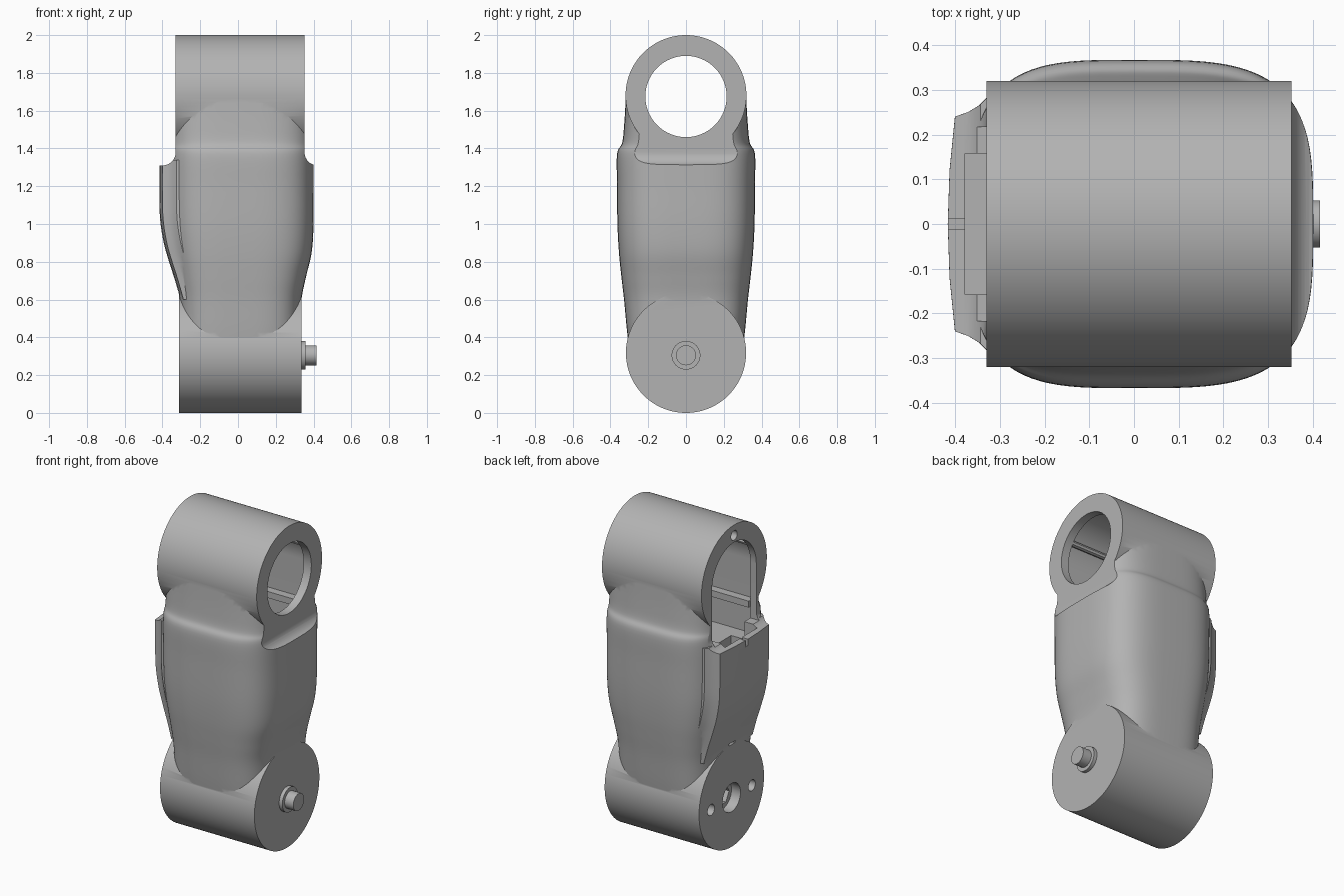
import bpy, bmesh, math
from mathutils import Vector

if "Cube" in bpy.data.objects:
    bpy.data.objects.remove(bpy.data.objects["Cube"])

grey = bpy.data.materials.new("light grey plastic")
grey.use_nodes = True
COLOUR = (0.45, 0.45, 0.45, 1)
grey.diffuse_color = COLOUR
grey.node_tree.nodes["Principled BSDF"].inputs["Base Color"].default_value = COLOUR


def loft(name, rings):
    """Closed skin through rings that share one point count."""
    bm = bmesh.new()
    loops = [[bm.verts.new(p) for p in ring] for ring in rings]
    count = len(loops[0])
    for a, b in zip(loops, loops[1:]):
        for i in range(count):
            j = (i + 1) % count
            bm.faces.new((a[i], a[j], b[j], b[i]))
    bm.faces.new(loops[0][::-1])
    bm.faces.new(loops[-1])
    bmesh.ops.recalc_face_normals(bm, faces=bm.faces)
    mesh = bpy.data.meshes.new(name)
    bm.to_mesh(mesh)
    bm.free()
    mesh.materials.append(grey)
    obj = bpy.data.objects.new(name, mesh)
    bpy.context.collection.objects.link(obj)
    return obj


def arc(y, z, r, start=0, end=360, n=96):
    return [(y + r * math.cos(math.radians(start + (end - start) * i / n)),
             z + r * math.sin(math.radians(start + (end - start) * i / n))) for i in range(n)]


def along_x(name, outline, x0, x1):
    return loft(name, [[(x, y, z) for y, z in outline] for x in (x0, x1)])


def along_y(name, outline, half):
    return loft(name, [[(x, y, z) for x, z in outline] for y in (-half, half)])


def rod(name, y, z, r, x0, x1, n=96):
    return along_x(name, arc(y, z, r, n=n), x0, x1)


def box(name, x0, x1, half, z0, z1):
    return along_x(name, [(-half, z0), (half, z0), (half, z1), (-half, z1)], x0, x1)


def arch(half, floor):
    return arc(0, 1.675, half, 0, 180, 48) + [(-half, 1.675), (-half, floor), (half, floor)]


def smooth_keys(keys, steps=6):
    """Rounded in-between rows for a list of numeric keys."""
    rows = []
    for i in range(len(keys) - 1):
        a, b, c, d = (Vector(keys[min(max(k, 0), len(keys) - 1)]) for k in range(i - 1, i + 3))
        for s in range(steps):
            t = s / steps
            rows.append(0.5 * (2 * b + (c - a) * t + (2 * a - 5 * b + 4 * c - d) * t * t
                               + (3 * b - a - 3 * c + d) * t ** 3))
    return rows + [Vector(keys[-1])]


def body_ring(z, left, right, depth):
    ring = []
    for i in range(96):
        c, s = math.cos(math.tau * i / 96), math.sin(math.tau * i / 96)
        x = (right if c > 0 else left) * math.copysign(abs(c) ** (2 / 3.5), c)
        ring.append((x, depth * math.copysign(abs(s) ** (2 / 3.5), s), z))
    return ring


def combine(target, other, operation):
    mod = target.modifiers.new(operation.lower(), "BOOLEAN")
    mod.operation, mod.solver, mod.object = operation, "EXACT", other
    bpy.context.view_layer.objects.active = target
    bpy.ops.object.modifier_apply(modifier=mod.name)
    bpy.data.objects.remove(other)


# Main body: height, left reach, right reach, half depth
body_keys = [(0.33, 0.305, 0.325, 0.300), (0.45, 0.305, 0.328, 0.314),
             (0.60, 0.310, 0.336, 0.328), (0.72, 0.325, 0.360, 0.342),
             (0.85, 0.345, 0.390, 0.355), (1.00, 0.360, 0.400, 0.363),
             (1.20, 0.365, 0.400, 0.365), (1.37, 0.365, 0.400, 0.365),
             (1.43, 0.365, 0.400, 0.338), (1.53, 0.365, 0.400, 0.327), (1.68, 0.365, 0.400, 0.318)]
arm = loft("arm_body", [body_ring(*k) for k in smooth_keys(body_keys)])

# Raised side panel with hollow flanks
panel_keys = [(0.60, 0.305), (0.70, 0.333), (0.80, 0.365), (0.90, 0.393), (1.02, 0.412),
              (1.15, 0.416), (1.34, 0.416)]
panel_half = [(0, 0), (0.12, 0.004), (0.24, 0.016), (0.25, 0.045), (0.265, 0.07), (0.285, 0.09)]
rings = []
for z, reach in smooth_keys(panel_keys):
    side = [(-reach + dx, y, z) for y, dx in panel_half] + [(-0.15, 0.285, z)]
    rings.append([(x, -y, z) for x, y, z in side[:0:-1]] + side)
combine(arm, loft("side_panel", rings), "UNION")

# Joint barrels
combine(arm, rod("upper_barrel", 0, 1.68, 0.32, -0.345, 0.365, 128), "UNION")
combine(arm, rod("lower_barrel", 0, 0.318, 0.318, -0.312, 0.335, 128), "UNION")

# Flat upper ends with filleted shoulders
for edge, way in ((0.352, 1), (-0.33, -1)):
    curve = [(edge + way * (0.07 - 0.07 * math.cos(t * math.pi / 20)),
              1.38 - 0.07 * math.sin(t * math.pi / 20)) for t in range(11)]
    outline = [(edge, 2.1)] + curve + [(way * 0.6, 1.31), (way * 0.6, 2.1)]
    combine(arm, along_y("shoulder_cutter", outline, 0.6), "DIFFERENCE")

# Bore, open slot, inner chamber and the gap behind the panel
combine(arm, rod("bore_cutter", 0, 1.675, 0.215, 0.2, 0.5), "DIFFERENCE")
combine(arm, along_x("slot_cutter", arch(0.217, 1.33), -0.5, -0.27), "DIFFERENCE")
combine(arm, along_x("chamber_cutter", arch(0.25, 1.22), -0.29, 0.3), "DIFFERENCE")
combine(arm, box("gap_cutter", -0.378, -0.2, 0.157, 0.95, 1.45), "DIFFERENCE")
combine(arm, box("notch_cutter", -0.45, -0.36, 0.012, 1.27, 1.45), "DIFFERENCE")

# Screw holes, axle socket and slit
for y, z, r, depth in ((0, 1.935, 0.03, 0.1), (-0.2, 0.305, 0.034, 0.12),
                       (0.2, 0.305, 0.034, 0.12), (0, 0.305, 0.088, 0.06)):
    combine(arm, rod("hole_cutter", y, z, r, -0.5, -0.31 + depth, 32), "DIFFERENCE")
combine(arm, rod("socket_cutter", 0, 0.305, 0.065, -0.4, 0.1, 6), "DIFFERENCE")
combine(arm, box("slit_cutter", -0.5, -0.28, 0.03, 0.635, 0.65), "DIFFERENCE")

# Axle pin with collar
collar = rod("axle_collar", 0, 0.305, 0.076, 0.32, 0.357, 48)
pin = rod("axle_pin", 0, 0.305, 0.053, 0.33, 0.416, 48)

# Guide rails inside the chamber
rails = [rod("guide_rail", 0.235 * math.cos(a), 1.675 + 0.235 * math.sin(a), 0.018, -0.29, 0.305, 8)
         for a in (math.radians(d) for d in (35, 145))]
for side in (-1, 1):
    y = sorted((side * 0.2, side * 0.255))
    rails.append(along_x("chamber_ledge", [(y[0], 1.40), (y[1], 1.40), (y[1], 1.44), (y[0], 1.44)],
                         -0.29, 0.305))

for obj in [arm, collar, pin] + rails:
    bpy.ops.object.select_all(action="DESELECT")
    obj.select_set(True)
    bpy.context.view_layer.objects.active = obj
    bpy.ops.object.shade_smooth_by_angle(angle=math.radians(30))
